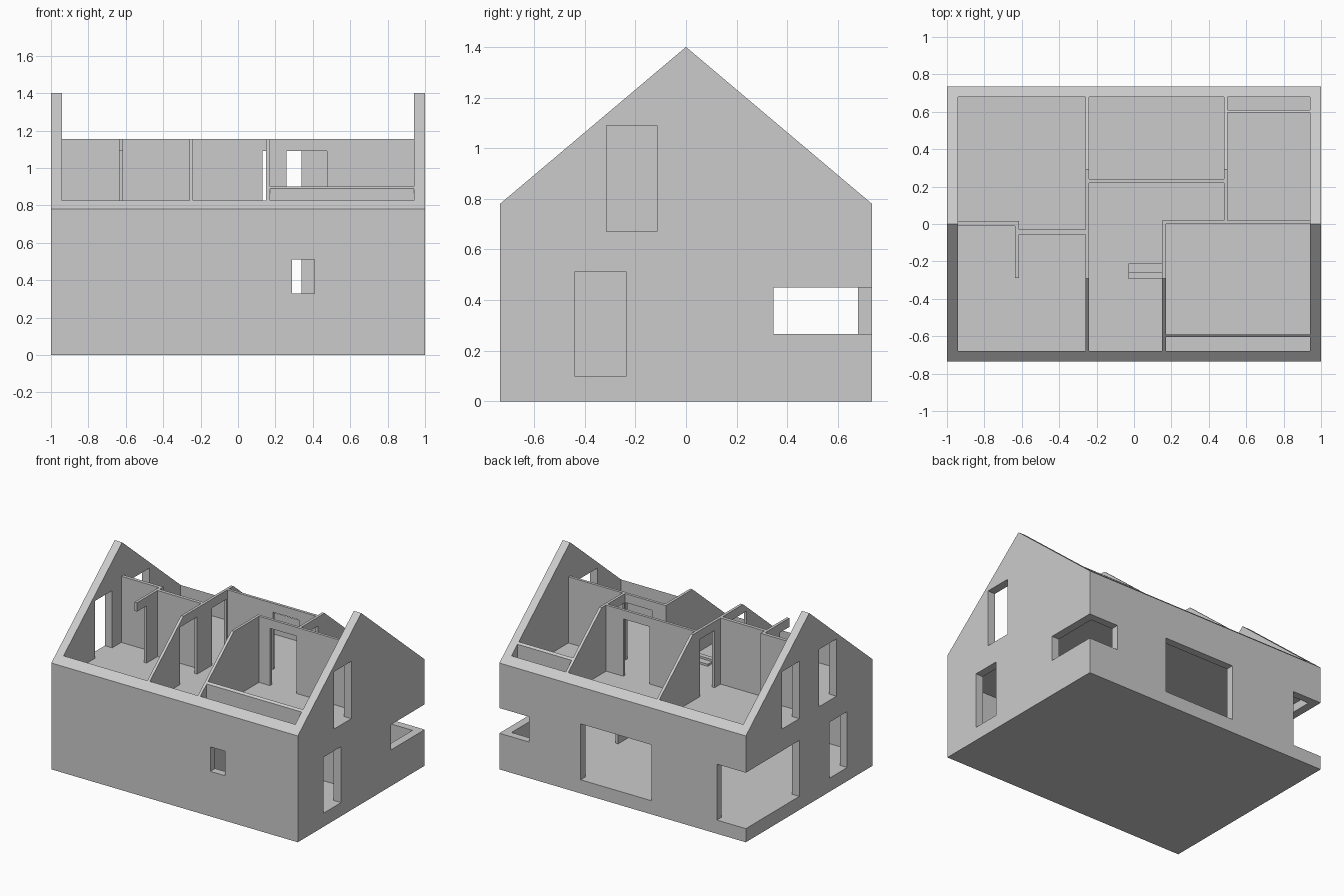
import bpy, bmesh
from mathutils import Vector

if "Cube" in bpy.data.objects:
    bpy.data.objects.remove(bpy.data.objects["Cube"])

HX, HY, EAVE, RIDGE, T = 1.0, 0.735, 0.78, 1.40, 0.056   # outer size, wall thickness
IX, IY = HX - 0.06, HY - T                               # inner faces
F0, CEIL, F1 = 0.10, 0.57, 0.67                          # ground floor, ceiling, upper floor
HEAD0, HEAD1, CAP = 0.51, 1.09, 1.155                    # door heads, partition tops
SLOPE = (RIDGE - EAVE) / HY

plaster = bpy.data.materials.new("light_grey_plaster")
plaster.diffuse_color = (0.6, 0.6, 0.6, 1)
plaster.use_nodes = True
plaster.node_tree.nodes["Principled BSDF"].inputs["Base Color"].default_value = plaster.diffuse_color


def add_object(name, bm):
    bmesh.ops.recalc_face_normals(bm, faces=bm.faces)
    mesh = bpy.data.meshes.new(name)
    bm.to_mesh(mesh)
    bm.free()
    mesh.materials.append(plaster)
    ob = bpy.data.objects.new(name, mesh)
    bpy.context.collection.objects.link(ob)
    return ob


def box_bm(x, y, z):
    bm = bmesh.new()
    bmesh.ops.create_cube(bm, size=1)
    for v in bm.verts:
        for i, (a, b) in enumerate((x, y, z)):
            v.co[i] = b if v.co[i] > 0 else a
    return bm


def cut(ob, boxes):
    """Subtract boxes from an object and remove the cutters."""
    for b in boxes:
        cutter = add_object("cutter", box_bm(*b))
        cutter.hide_render = True
        mod = ob.modifiers.new("opening", 'BOOLEAN')
        mod.operation, mod.solver, mod.object = 'DIFFERENCE', 'EXACT', cutter
        bpy.context.view_layer.objects.active = ob
        bpy.ops.object.modifier_apply(modifier=mod.name)
        bpy.data.objects.remove(cutter, do_unlink=True)


def partition(name, x, y, z=(F1, CAP), doors=(), head=HEAD1):
    """Thin wall trimmed under both roof slopes; doors are spans along its length."""
    bm = box_bm(x, y, z)
    for s in (-1, 1):
        geom = bm.verts[:] + bm.edges[:] + bm.faces[:]
        bmesh.ops.bisect_plane(bm, geom=geom, dist=1e-5, plane_co=Vector((0, 0, RIDGE)),
                               plane_no=Vector((0, s * SLOPE, 1)).normalized(), clear_outer=True)
        rim = [e for e in bm.edges if e.is_boundary]
        if rim:
            bmesh.ops.holes_fill(bm, edges=rim, sides=0)
    ob = add_object(name, bm)
    along_x = x[1] - x[0] > y[1] - y[0]
    zz = (z[0] - 0.05, head)
    cut(ob, [(d, (y[0] - .1, y[1] + .1), zz) if along_x else ((x[0] - .1, x[1] + .1), d, zz)
             for d in doors])
    return ob


# Shell: gable profile extruded along x
bm = bmesh.new()
profile = [(-HY, 0), (HY, 0), (HY, EAVE), (0, RIDGE), (-HY, EAVE)]
face = bm.faces.new([bm.verts.new((-HX, y, z)) for y, z in profile])
ext = bmesh.ops.extrude_face_region(bm, geom=[face])
bmesh.ops.translate(bm, vec=(2 * HX, 0, 0),
                    verts=[v for v in ext["geom"] if isinstance(v, bmesh.types.BMVert)])
shell = add_object("house_shell", bm)

LEFT, RIGHT = (-1.1, -0.9), (0.9, 1.1)
FRONT, BACK = (-0.8, -0.65), (0.65, 0.8)
cut(shell, [
    ((-IX, IX), (-IY, IY), (F0, CEIL)),                # ground storey
    ((-IX, IX), (-IY, IY), (F1, 2)),                   # open upper storey
    (LEFT, (-0.315, -0.115), (F1, HEAD1)),             # upper gable windows
    (LEFT, (0.115, 0.315), (F1, HEAD1)),
    (RIGHT, (-0.315, -0.115), (F1, HEAD1)),
    (LEFT, (-0.44, -0.235), (F0, HEAD0)),              # lower gable windows
    (RIGHT, (-0.44, -0.235), (F0, HEAD0)),
    ((0.29, 0.41), FRONT, (0.33, HEAD0)),              # small front window
    ((-0.235, 0.34), BACK, (F0, HEAD0)),               # wide back opening
    ((-1.1, -0.765), BACK, (F0, HEAD0)),               # left corner glazing
    (LEFT, (0.115, 0.8), (F0, HEAD0)),
    ((0.76, 1.1), BACK, (0.265, 0.45)),                # right corner window
    (RIGHT, (0.345, 0.8), (0.265, 0.45)),
])

# Upper storey partitions
partition("upper_hall_left_wall", (-.26, -.24), (-IY, IY), doors=[(-.33, -.13), (.04, .21)])
partition("upper_hall_right_wall", (.15, .17), (-IY, .02))
partition("upper_right_cross_wall", (.17, IX), (0, .02), doors=[(.26, .475)])
partition("upper_back_cross_wall", (-.24, .48), (.22, .24), doors=[(.13, .34)])
partition("upper_back_right_wall", (.48, .50), (.02, IY), doors=[(.03, .21)])
partition("upper_left_cross_wall", (-IX, -.615), (-.01, .015))
partition("upper_left_inner_wall", (-.615, -.26), (-.055, -.03))
partition("upper_left_stub_wall", (-.635, -.615), (-.29, -.01), doors=[(-.4, -.18)])

# Low knee walls under the eaves
partition("front_knee_wall", (.17, IX), (-.605, -.59))
partition("back_knee_wall", (.50, IX), (.595, .61))

# Ground storey partitions
G = (F0, CEIL)
partition("lower_hall_left_wall", (-.26, -.24), (-IY, 0), G)
partition("lower_hall_right_wall", (.15, .17), (-IY, 0), G)
partition("lower_cross_wall", (-.26, IX), (-.02, 0), G, [(-.16, .06), (.26, .46)], HEAD0)
partition("lower_stub_wall", (.46, .48), (0, .13), G)

# Top steps in the hall
for i, y in enumerate(((-.295, -.26), (-.26, -.21))):
    add_object("hall_step_%d" % (i + 1), box_bm((-.03, .15), y, (F1, F1 + .03 - .015 * i)))
